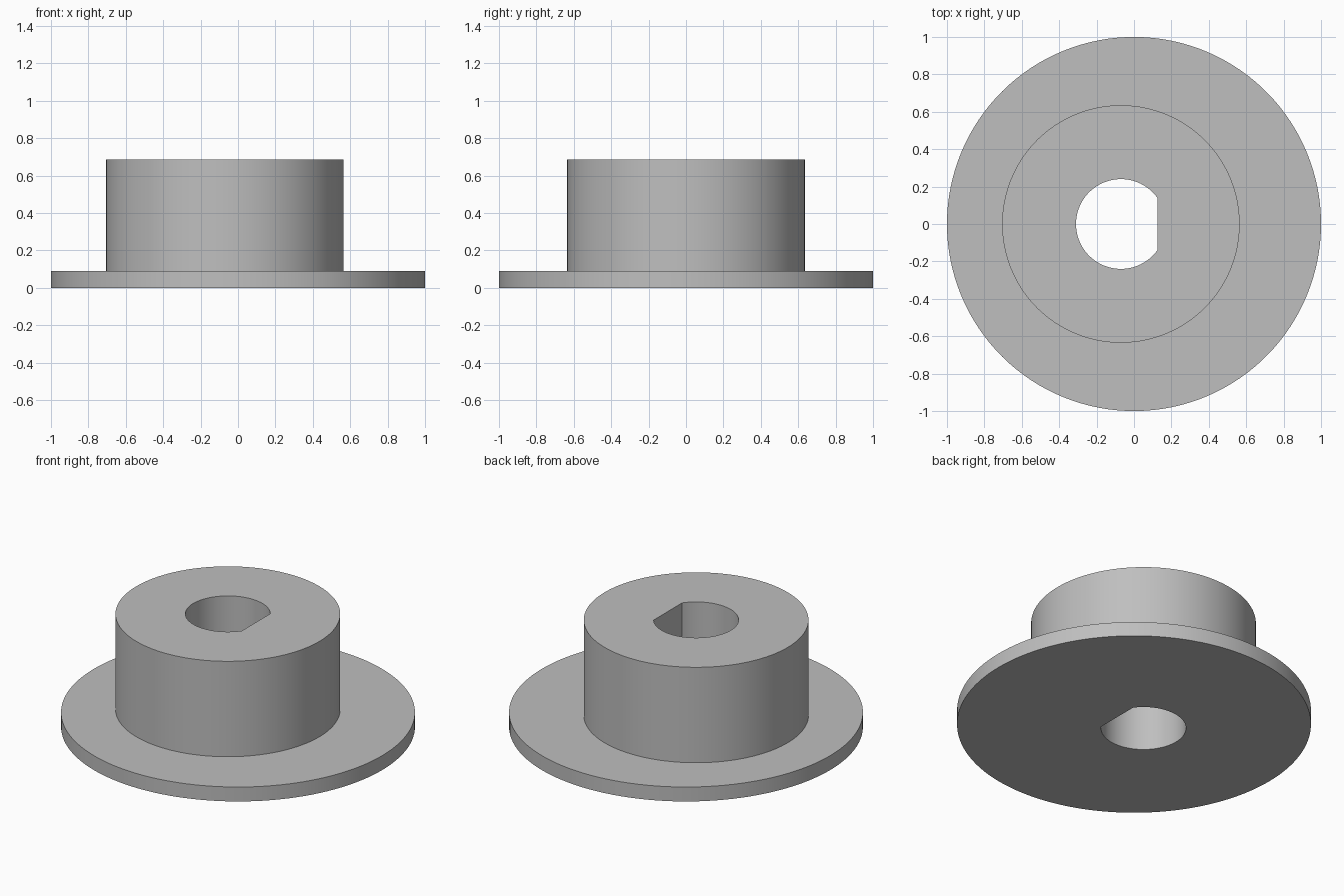
import bpy
import bmesh
from math import acos, cos, sin, tan, pi, radians

cube = bpy.data.objects.get("Cube")
if cube:
    bpy.data.objects.remove(cube, do_unlink=True)

# Main dimensions
FLANGE_R, FLANGE_H = 1.0, 0.09
HUB_R, HUB_TOP, HUB_X = 0.635, 0.685, -0.07
BORE_R, FLAT = 0.24, 0.195        # flat = distance from the bore axis
FLAT_SEGS, ARC_SEGS = 26, 102

# Shared angles, with exact stops at both corners of the bore flat
corner = acos(FLAT / BORE_R)
angles = [-corner + 2 * corner * i / FLAT_SEGS for i in range(FLAT_SEGS)]
angles += [corner + 2 * (pi - corner) * i / ARC_SEGS for i in range(ARC_SEGS)]

bm = bmesh.new()


def circle_ring(radius, x, z):
    return [bm.verts.new((x + radius * cos(a), radius * sin(a), z)) for a in angles]


def bore_ring(z):
    ring = []
    for i, a in enumerate(angles):
        if i < FLAT_SEGS:
            px, py = FLAT, FLAT * tan(a)
        else:
            px, py = BORE_R * cos(a), BORE_R * sin(a)
        ring.append(bm.verts.new((HUB_X + px, py, z)))
    return ring


# Flange rim, offset hub and D-shaped through bore, joined in a closed loop
rings = [
    circle_ring(FLANGE_R, 0, 0),
    circle_ring(FLANGE_R, 0, FLANGE_H),
    circle_ring(HUB_R, HUB_X, FLANGE_H),
    circle_ring(HUB_R, HUB_X, HUB_TOP),
    bore_ring(HUB_TOP),
    bore_ring(0),
]
count = len(angles)
for k, lower in enumerate(rings):
    upper = rings[(k + 1) % len(rings)]
    for i in range(count):
        j = (i + 1) % count
        bm.faces.new((lower[i], lower[j], upper[j], upper[i]))
bmesh.ops.recalc_face_normals(bm, faces=bm.faces)

mesh = bpy.data.meshes.new("flanged_hub")
bm.to_mesh(mesh)
bm.free()
hub = bpy.data.objects.new("flanged_hub", mesh)
bpy.context.collection.objects.link(hub)

# Plain grey finish
grey = bpy.data.materials.new("plain_grey")
grey.use_nodes = True
colour = (0.52, 0.52, 0.52, 1)
grey.diffuse_color = colour
grey.node_tree.nodes["Principled BSDF"].inputs["Base Color"].default_value = colour
mesh.materials.append(grey)

# Smooth walls with crisp rims and bore corners
bpy.ops.object.select_all(action="DESELECT")
hub.select_set(True)
bpy.context.view_layer.objects.active = hub
bpy.ops.object.shade_smooth_by_angle(angle=radians(30))
